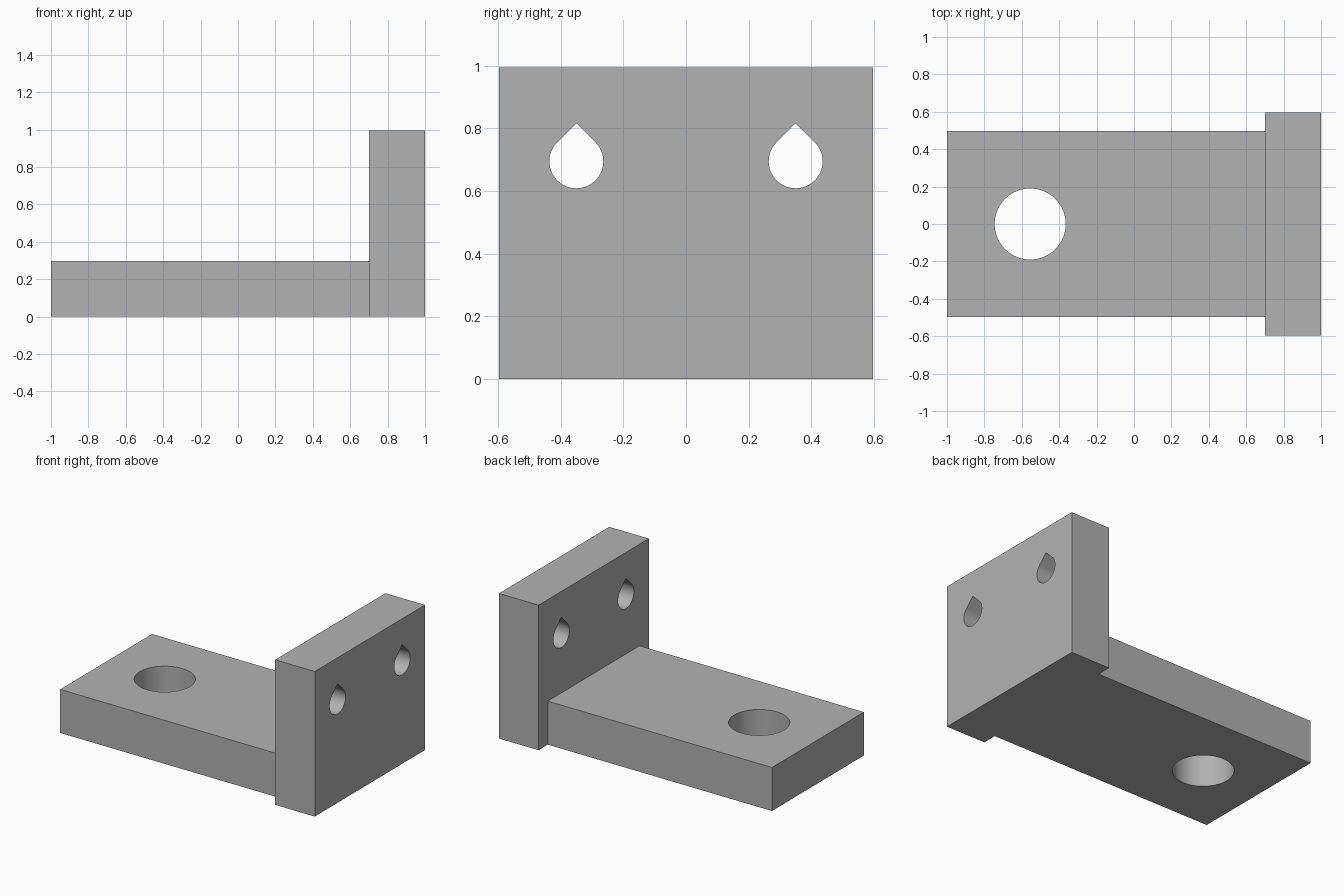
import bpy
import bmesh
from math import cos, sin, pi, sqrt
from mathutils import Vector

cube = bpy.data.objects.get("Cube")
if cube:
    bpy.data.objects.remove(cube, do_unlink=True)

WALL_X, HALF_WALL, HEIGHT = 0.70, 0.597, 0.994
HALF_BASE, THICK = 0.497, 0.298

grey = bpy.data.materials.new("plain grey")
grey.use_nodes = True
colour = (0.448, 0.448, 0.448, 1)
grey.diffuse_color = colour
grey.node_tree.nodes["Principled BSDF"].inputs["Base Color"].default_value = colour


def prism(name, outline, direction):
    """Solid made by sweeping a closed outline along a direction."""
    bm = bmesh.new()
    face = bm.faces.new([bm.verts.new(p) for p in outline])
    swept = bmesh.ops.extrude_face_region(bm, geom=[face])["geom"]
    verts = [v for v in swept if isinstance(v, bmesh.types.BMVert)]
    bmesh.ops.translate(bm, verts=verts, vec=Vector(direction))
    bmesh.ops.recalc_face_normals(bm, faces=bm.faces)
    mesh = bpy.data.meshes.new(name)
    bm.to_mesh(mesh)
    bm.free()
    mesh.materials.append(grey)
    obj = bpy.data.objects.new(name, mesh)
    bpy.context.collection.objects.link(obj)
    return obj


def block(name, x0, x1, half_y, height):
    outline = [(x0, -half_y, 0), (x1, -half_y, 0), (x1, half_y, 0), (x0, half_y, 0)]
    return prism(name, outline, (0, 0, height))


def combine(target, tool, operation):
    """Apply a boolean and discard the tool."""
    tool.hide_render = True
    mod = target.modifiers.new(operation.lower(), 'BOOLEAN')
    mod.operation, mod.solver, mod.object = operation, 'EXACT', tool
    bpy.context.view_layer.objects.active = target
    bpy.ops.object.modifier_apply(modifier=mod.name)
    bpy.data.objects.remove(tool, do_unlink=True)


# Base slab running into the wall, fused with the wider upright wall
bracket = block("angle_bracket", -1, WALL_X + 0.1, HALF_BASE, THICK)
combine(bracket, block("upright_wall", WALL_X, 1, HALF_WALL, HEIGHT), 'UNION')

# Round hole through the base
ring = [(-0.555 + 0.19 * cos(2 * pi * i / 96), 0.19 * sin(2 * pi * i / 96), -0.1)
        for i in range(96)]
combine(bracket, prism("base_hole_cutter", ring, (0, 0, 0.6)), 'DIFFERENCE')

# Pair of teardrop holes through the wall: an arc closed by a pointed top
RADIUS, HOLE_Z, STEPS = 0.086, 0.695, 60
for side in (-1, 1):
    drop = [(0.5, side * 0.35, HOLE_Z + RADIUS * sqrt(2))]
    for i in range(STEPS + 1):
        a = 0.75 * pi + 1.5 * pi * i / STEPS
        drop.append((0.5, side * 0.35 + RADIUS * cos(a), HOLE_Z + RADIUS * sin(a)))
    combine(bracket, prism("teardrop_cutter", drop, (0.7, 0, 0)), 'DIFFERENCE')

# Smooth hole walls, crisp edges elsewhere
bpy.ops.object.select_all(action='DESELECT')
bracket.select_set(True)
bpy.context.view_layer.objects.active = bracket
bpy.ops.object.shade_smooth_by_angle(angle=pi / 6)
